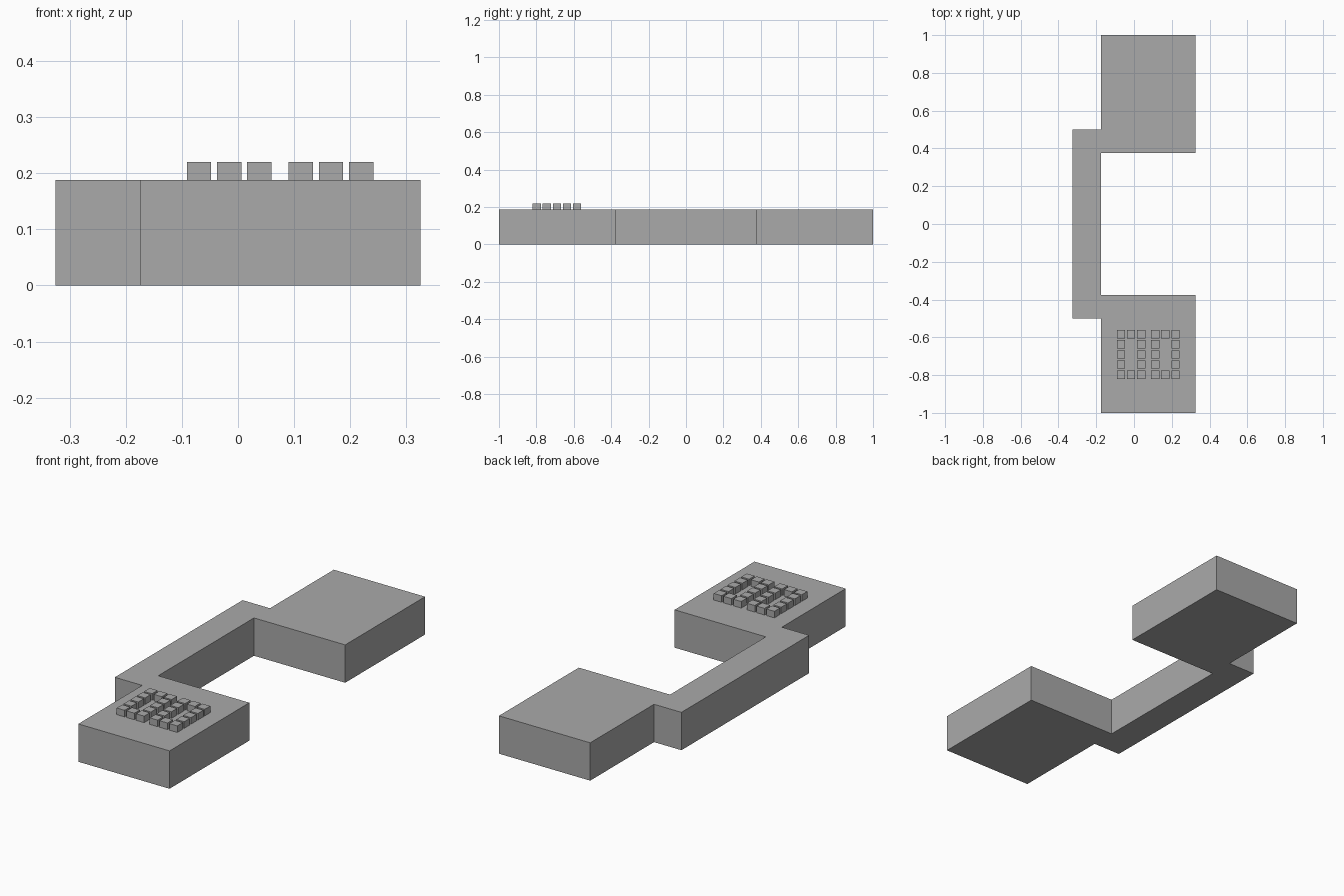
import bpy
import bmesh

if "Cube" in bpy.data.objects:
    bpy.data.objects.remove(bpy.data.objects["Cube"], do_unlink=True)

HEIGHT = 0.1875
GREY = (0.4, 0.4, 0.4, 1)
grey = bpy.data.materials.new("plain grey")
grey.use_nodes = True
grey.diffuse_color = GREY
grey.node_tree.nodes["Principled BSDF"].inputs["Base Color"].default_value = GREY


def finish(bm, name):
    mesh = bpy.data.meshes.new(name)
    bmesh.ops.recalc_face_normals(bm, faces=bm.faces)
    bm.to_mesh(mesh)
    bm.free()
    mesh.materials.append(grey)
    obj = bpy.data.objects.new(name, mesh)
    bpy.context.collection.objects.link(obj)
    return obj


def box(name, x, y, z):
    """Box spanning the given (min, max) ranges."""
    bm = bmesh.new()
    bmesh.ops.create_cube(bm, size=1)
    for v in bm.verts:
        v.co = [r[0] if c < 0 else r[1] for c, r in zip(v.co, (x, y, z))]
    return finish(bm, name)


# One-piece body: a narrow bridge on the right joining two wide platforms
LEFT, INNER, RIGHT = 0.325, -0.175, -0.325
END, PAD, BRIDGE = 1.0, 0.375, 0.5
half = [(INNER, PAD), (LEFT, PAD), (LEFT, END), (INNER, END),
        (INNER, BRIDGE), (RIGHT, BRIDGE)]
outline = half + [(x, -y) for x, y in reversed(half)]
bm = bmesh.new()
base = bm.faces.new([bm.verts.new((x, y, 0)) for x, y in outline])
top = bmesh.ops.extrude_face_region(bm, geom=[base], use_keep_orig=True)
for item in top["geom"]:
    if isinstance(item, bmesh.types.BMVert):
        item.co.z = HEIGHT
finish(bm, "platform_body")

# Two rectangular rings of raised studs on the front platform
STUD, PITCH, ROWS, COLUMNS = 0.0435, 0.0537, 5, 3
for side, start in (("right", -0.0695), ("left", 0.112)):
    for row in range(ROWS):
        for col in range(COLUMNS):
            if row in (0, ROWS - 1) or col in (0, COLUMNS - 1):
                x = start + col * PITCH
                y = -0.798 + row * PITCH
                box(f"{side}_stud_{row}_{col}",
                    (x - STUD / 2, x + STUD / 2),
                    (y - STUD / 2, y + STUD / 2),
                    (HEIGHT, 0.22))
